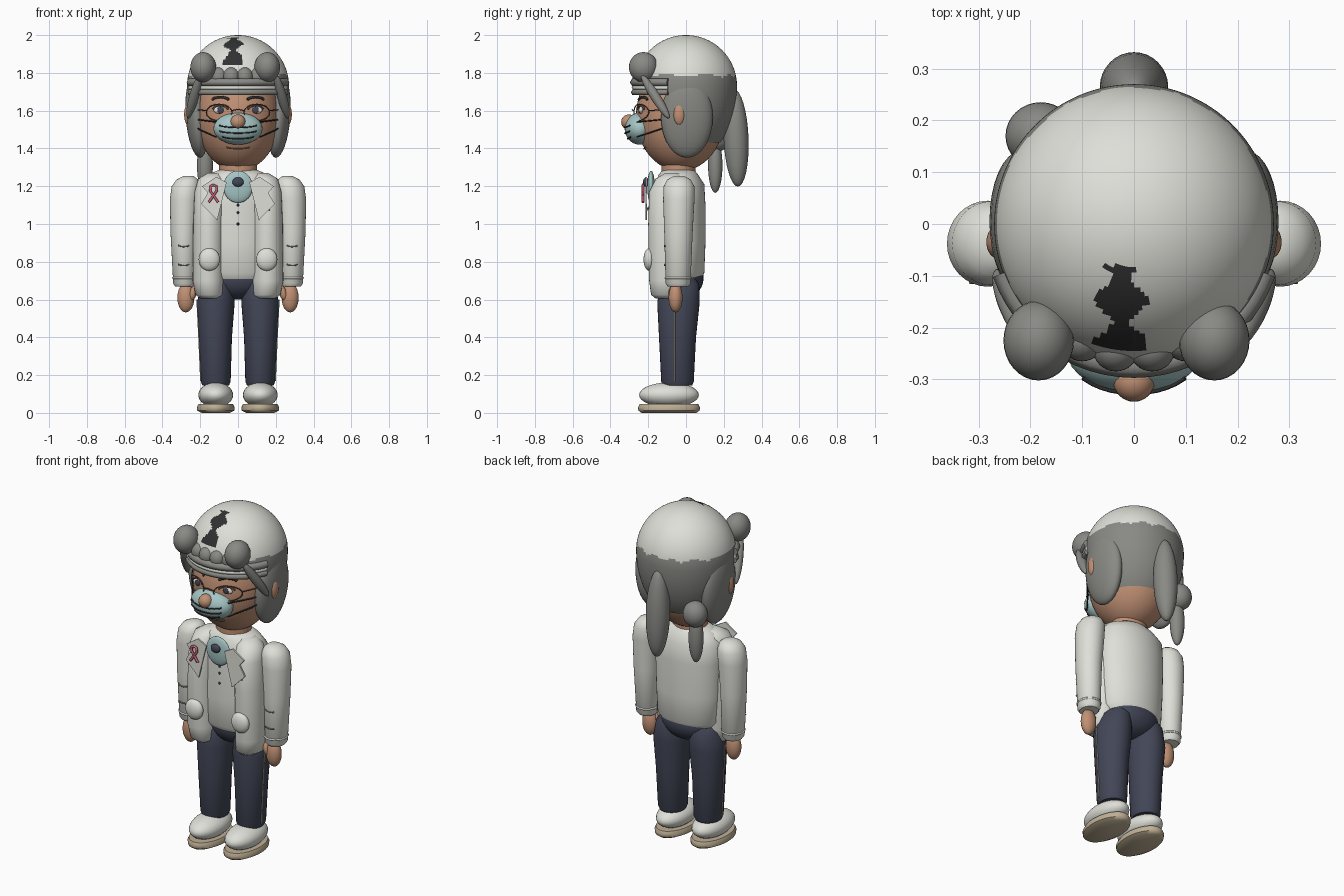
import bpy, bmesh, math
from mathutils import Vector, Matrix

cube = bpy.data.objects.get("Cube")
if cube:
    bpy.data.objects.remove(cube, do_unlink=True)


def material(name, r, g, b):
    m = bpy.data.materials.new(name)
    m.use_nodes = True
    m.diffuse_color = (r, g, b, 1)
    node = next(n for n in m.node_tree.nodes if n.type == 'BSDF_PRINCIPLED')
    node.inputs["Base Color"].default_value = (r, g, b, 1)
    return m


WHITE = material("off_white", .74, .74, .69)
HAIR = material("hair_grey", .25, .25, .235)
SKIN = material("skin", .53, .28, .175)
NAVY = material("trouser_navy", .055, .062, .095)
TEAL = material("mask_teal", .38, .56, .56)
TAN = material("sole_tan", .52, .43, .3)
PINK = material("ribbon_pink", .6, .12, .19)
DARK = material("charcoal", .03, .03, .032)
BROWN = material("wire_brown", .16, .09, .06)
SIDES = ((-1, "right"), (1, "left"))


def finish(name, bm, *mats):
    bmesh.ops.recalc_face_normals(bm, faces=bm.faces[:])
    mesh = bpy.data.meshes.new(name)
    bm.to_mesh(mesh)
    bm.free()
    obj = bpy.data.objects.new(name, mesh)
    bpy.context.collection.objects.link(obj)
    for m in mats:
        mesh.materials.append(m)
    bpy.ops.object.select_all(action='DESELECT')
    obj.select_set(True)
    bpy.context.view_layer.objects.active = obj
    bpy.ops.object.shade_smooth_by_angle(angle=math.radians(50))
    return obj


def ball(name, centre, radii, mat, tilt=(0, 0), seg=32):
    bm = bmesh.new()
    bmesh.ops.create_uvsphere(bm, u_segments=seg, v_segments=seg // 2, radius=1)
    turn = Matrix.Rotation(tilt[0], 4, 'X') @ Matrix.Rotation(tilt[1], 4, 'Y')
    bm.transform(Matrix.Translation(centre) @ turn @ Matrix.Diagonal((*radii, 1)))
    return finish(name, bm, mat)


def loft(name, rings, mat, seg=32):
    """Skin elliptical rings given as (z, centre x, centre y, radius x, radius y)."""
    bm = bmesh.new()
    loops = []
    for z, cx, cy, rx, ry in rings:
        angles = [2 * math.pi * i / seg for i in range(seg)]
        loops.append([bm.verts.new((cx + rx * math.cos(a), cy + ry * math.sin(a), z)) for a in angles])
    for a, b in zip(loops, loops[1:]):
        for i in range(seg):
            j = (i + 1) % seg
            bm.faces.new((a[i], a[j], b[j], b[i]))
    bm.faces.new(loops[0])
    bm.faces.new(loops[-1])
    return finish(name, bm, mat)


def tube(name, points, radius, mat, closed=False):
    curve = bpy.data.curves.new(name, 'CURVE')
    curve.dimensions = '3D'
    curve.bevel_depth = radius
    curve.bevel_resolution = 1
    curve.use_fill_caps = True
    spline = curve.splines.new('POLY')
    spline.points.add(len(points) - 1)
    for p, co in zip(spline.points, points):
        p.co = (*co, 1)
    spline.use_cyclic_u = closed
    curve.materials.append(mat)
    obj = bpy.data.objects.new(name, curve)
    bpy.context.collection.objects.link(obj)
    bpy.ops.object.select_all(action='DESELECT')
    obj.select_set(True)
    bpy.context.view_layer.objects.active = obj
    bpy.ops.object.convert(target='MESH')
    bpy.ops.object.shade_smooth()


def plate(name, outline, y, mat, depth=.009):
    """Thin upright plate; y may be a function of x and z."""
    bm = bmesh.new()
    face = bm.faces.new([bm.verts.new((x, y, z)) for x, z in outline])
    ext = bmesh.ops.extrude_face_region(bm, geom=[face])
    for v in ext["geom"]:
        if isinstance(v, bmesh.types.BMVert):
            v.co.y += depth
    return finish(name, bm, mat)


def face_y(x, z, lift=.003):
    return -.03 - .235 * math.sqrt(max(0, 1 - (x / .222) ** 2 - ((z - 1.57) / .29) ** 2)) - lift


def mask_y(x, z):
    return -.245 - .08 * math.sqrt(max(0, 1 - (x / .13) ** 2 - ((z - 1.505) / .085) ** 2)) - .002


def arc(cx, cz, rx, rz, start, end, steps, depth_rule):
    out = []
    for i in range(steps + 1):
        a = math.radians(start + (end - start) * i / steps)
        x, z = cx + rx * math.cos(a), cz + rz * math.sin(a)
        out.append((x, depth_rule(x, z), z))
    return out


# Head and neck
ball("head", (0, -.03, 1.57), (.222, .235, .29), SKIN, seg=48)
loft("neck", [(1.22, 0, -.04, .1, .09), (1.33, 0, -.04, .1, .09)], SKIN)

# Cap and hair share one shell; cap above, hair below, face opening removed
bm = bmesh.new()
bmesh.ops.create_uvsphere(bm, u_segments=128, v_segments=80, radius=.27)
for v in bm.verts:
    v.co.z = 1.73 + v.co.z * (1 if v.co.z > 0 else 1.5)
opening = [f for f in bm.faces if f.calc_center_median().z < 1.43 or
           (f.calc_center_median().z < 1.7 and f.calc_center_median().y < -.09)]
bmesh.ops.delete(bm, geom=opening, context='FACES')
for f in bm.faces:
    c = f.calc_center_median()
    f.material_index = 0 if c.z > 1.785 + .008 * math.sin(c.x * 60) else 1
    ragged = .035 + .018 * math.sin(c.y * 75)
    if c.z > 1.84 and -.25 < c.y < -.08 and abs(c.x + .025) < ragged:
        f.material_index = 2
finish("cap_and_hair", bm, WHITE, HAIR, DARK)

# Headband with hairline under it, and fringe tufts
for name, z, r, mat in (("headband", 1.722, .013, WHITE), ("hairline", 1.697, .017, HAIR),
                        ("hairline_upper", 1.75, .022, HAIR)):
    ring = [math.radians(200 + 140 * i / 24) for i in range(25)]
    tube(name, [(.268 * math.cos(a), .275 * math.sin(a), z) for a in ring], r, mat)
for i, x in enumerate((-.1, -.035, .035, .1)):
    ball(f"fringe_tuft_{i}", (x, -.25 + abs(x) * .3, 1.78), (.045, .045, .05), HAIR)

# Side hair, ears, front buns with locks
for s, side in SIDES:
    ball(f"{side}_side_hair", (s * .217, .005, 1.565), (.06, .137, .215), HAIR, (0, s * .08))
    ball(f"{side}_ear", (s * .262, -.035, 1.58), (.023, .032, .058), SKIN)
    bun_x = .155 if s > 0 else -.184
    ball(f"{side}_front_bun", (bun_x, -.225, 1.83), (.068, .077, .08), HAIR)
    a, b = Vector((s * .2, -.235, 1.79)), Vector((s * .265, -.09, 1.56))
    d = b - a
    bm = bmesh.new()
    bmesh.ops.create_uvsphere(bm, u_segments=20, v_segments=14, radius=1)
    bm.transform(Matrix.Translation((a + b) / 2) @ d.to_track_quat('Z', 'Y').to_matrix().to_4x4()
                 @ Matrix.Diagonal((.026, .026, d.length / 2, 1)))
    finish(f"{side}_front_lock", bm, HAIR)

# Hanging hair at the back
ball("back_ponytail", (0, .265, 1.455), (.066, .066, .257), HAIR, (.04, 0))
ball("back_bun", (-.18, .17, 1.46), (.068, .065, .075), HAIR)
ball("back_bun_tail", (-.175, .155, 1.31), (.042, .038, .145), HAIR)

# Eyes, brows, glasses and mask straps
for s, side in SIDES:
    ex, ez = s * .093, 1.603
    ball(f"{side}_eye", (ex, face_y(ex, ez, -.004), ez), (.036, .012, .02), WHITE)
    ball(f"{side}_iris", (ex, face_y(ex, ez, .006), ez), (.017, .005, .018), NAVY)
    tube(f"{side}_eyelid", arc(ex, ez, .04, .024, 10, 170, 8, lambda x, z: face_y(x, z, .004)), .005, BROWN)
    tube(f"{side}_brow", arc(ex, 1.652, .045, .02, 15, 165, 8, face_y), .007, DARK)
    tube(f"{side}_lens_rim", arc(s * .1, 1.59, .068, .044, 0, 345, 23,
                                 lambda x, z: face_y(x, z, .014)), .003, BROWN, True)
    tube(f"{side}_glasses_arm", [(s * .168, -.2, 1.6), (s * .255, -.05, 1.61)], .003, BROWN)
    for z, end in ((1.54, 1.56), (1.46, 1.53)):
        tube(f"{side}_mask_strap", [(s * .115, -.26, z), (s * .195, -.155, (z + end) / 2),
                                    (s * .25, -.05, end)], .004, DARK)
tube("glasses_bridge", [(-.034, -.28, 1.6), (0, -.285, 1.607), (.034, -.28, 1.6)], .003, BROWN)

# Mask, pleats, nose and mouth line
ball("mask", (0, -.245, 1.505), (.13, .08, .085), TEAL)
ball("nose", (0, -.303, 1.54), (.04, .04, .04), SKIN)
for z in (1.525, 1.495, 1.465):
    w = .085 if z < 1.48 else .1
    tube("mask_pleat", arc(0, z, w, .014, 190, 350, 12, mask_y), .004, DARK)
tube("mouth", arc(0, 1.41, .065, .012, 200, 340, 8, face_y), .004, BROWN)

# Torso and jacket
loft("torso", [(.71, 0, -.035, .17, .115), (.74, 0, -.035, .192, .132), (.9, 0, -.035, .2, .138),
               (1.1, 0, -.035, .205, .138), (1.21, 0, -.035, .2, .132), (1.26, 0, -.04, .16, .105),
               (1.285, 0, -.04, .105, .085)], WHITE, 48)
ball("hips", (0, -.025, .715), (.165, .118, .115), NAVY)
for s, side in SIDES:
    loft(f"{side}_jacket_front", [(.605, s * .145, -.1, .05, .06), (.625, s * .15, -.1, .075, .085),
         (.7, s * .158, -.1, .082, .095), (1., s * .155, -.1, .082, .1), (1.17, s * .15, -.1, .08, .095),
         (1.24, s * .14, -.085, .07, .075), (1.27, s * .12, -.07, .04, .04)], WHITE)
    ball(f"{side}_pocket", (s * .152, -.195, .812), (.056, .03, .06), WHITE)
    outline = [(.06, 1.22), (.115, 1.25), (.19, 1.2), (.16, 1.165), (.195, 1.105), (.11, 1.02)]
    plate(f"{side}_lapel", [(s * x, z) for x, z in outline], -.215, WHITE)

    # Sleeve, cuff, hand and thumb
    loft(f"{side}_sleeve", [(.67, s * .283, -.042, .05, .055), (.685, s * .283, -.042, .06, .066),
         (.95, s * .287, -.04, .07, .075), (1.13, s * .282, -.038, .079, .083),
         (1.2, s * .275, -.037, .076, .081), (1.235, s * .268, -.037, .058, .062),
         (1.253, s * .262, -.037, .028, .03)], WHITE)
    tube(f"{side}_cuff", [(s * .283 + .06 * math.cos(a * math.pi / 12), -.042 + .066 * math.sin(a * math.pi / 12),
                          .715) for a in range(24)], .006, WHITE, True)
    ball(f"{side}_hand", (s * .276, -.055, .61), (.045, .037, .078), SKIN)
    ball(f"{side}_thumb", (s * .238, -.07, .635), (.02, .022, .042), SKIN, (0, s * -.3))
    for z in (.89, .79):
        tube(f"{side}_sleeve_crease", arc(s * .287, z, .03, .01, 190, 340, 6, lambda x, z: -.112), .004, HAIR)

    # Trouser leg with side piping
    loft(f"{side}_trouser_leg", [(.145, s * .118, -.045, .07, .078), (.165, s * .118, -.045, .079, .086),
         (.4, s * .12, -.045, .088, .098), (.58, s * .118, -.04, .1, .112),
         (.68, s * .11, -.035, .085, .105), (.73, s * .1, -.03, .05, .07)], NAVY)
    tube(f"{side}_piping", [(s * .197, -.06, .17), (s * .207, -.06, .4), (s * .217, -.06, .6)], .004, TAN)

    # Shoe on a flat sole
    ball(f"{side}_shoe", (s * .118, -.09, .095), (.092, .158, .066), WHITE)
    loft(f"{side}_sole", [(0, s * .118, -.09, .075, .145), (.012, s * .118, -.09, .098, .162),
                          (.03, s * .118, -.09, .1, .164), (.046, s * .118, -.09, .092, .156)], TAN, 40)

# Shirt front, collar knot and buttons
ball("undershirt", (0, -.185, 1.197), (.078, .02, .085), TEAL)
ball("collar_knot", (0, -.212, 1.222), (.03, .015, .025), NAVY)
for z in (1.1, 1.06, 1.0):
    ball("button", (0, -.175, z), (.007, .006, .007), DARK, seg=12)
tube("chest_pocket_line", [(.115, -.203, 1.085), (.17, -.203, 1.075)], .004, HAIR)

# Looped ribbon pin
loop = [(-.155, 1.115), (-.113, 1.175), (-.115, 1.2), (-.13, 1.207), (-.145, 1.2), (-.147, 1.175), (-.105, 1.115)]
tube("ribbon", [(x, -.228, z) for x, z in loop], .0075, PINK)
